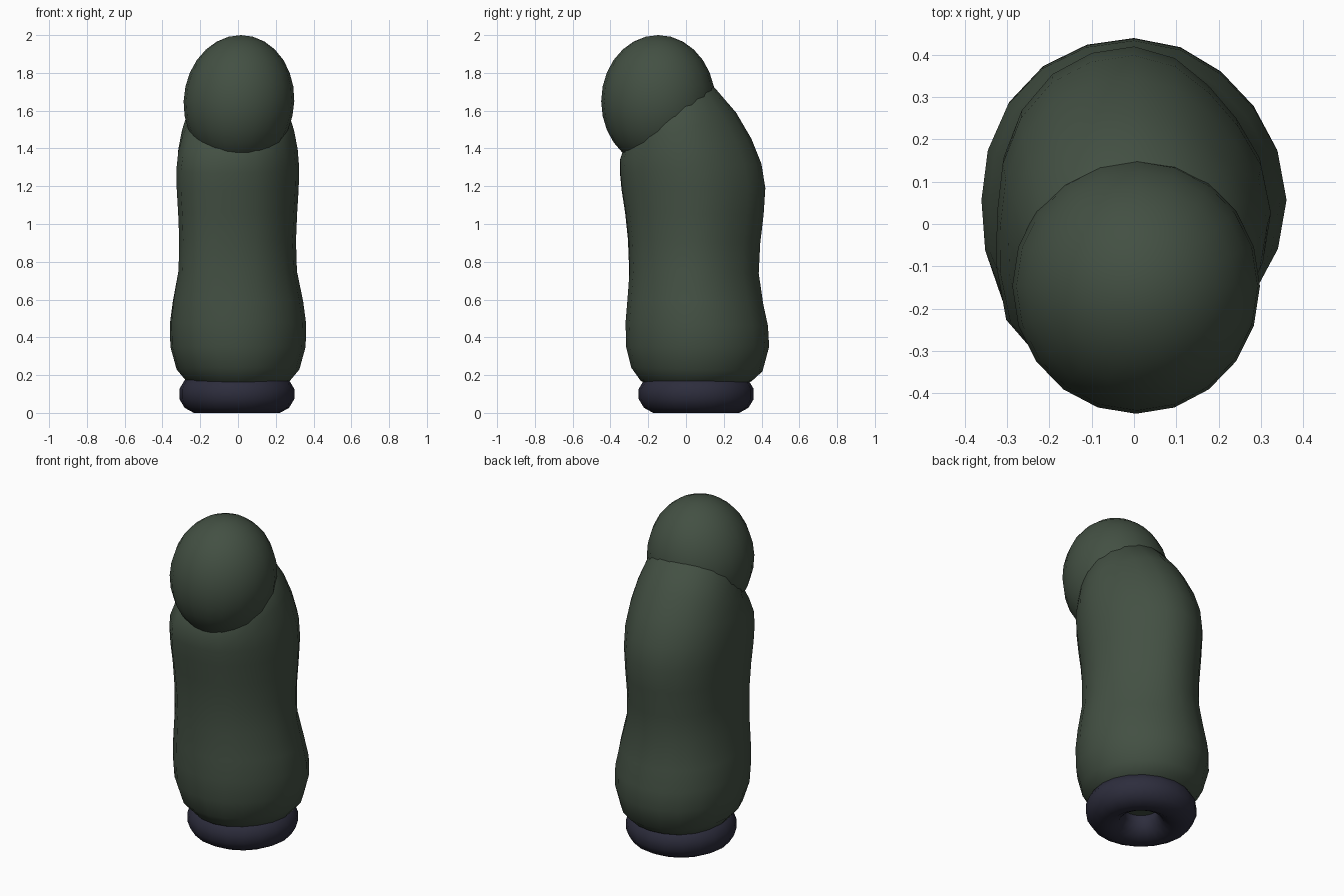
import bpy, bmesh, math
from mathutils import Vector

cube = bpy.data.objects.get("Cube")
if cube:
    bpy.data.objects.remove(cube)


def material(name, rgb):
    m = bpy.data.materials.new(name)
    m.use_nodes = True
    m.diffuse_color = (*rgb, 1)
    m.node_tree.nodes["Principled BSDF"].inputs["Base Color"].default_value = (*rgb, 1)
    return m


green = material("dark green", (0.056, 0.08, 0.056))
navy = material("dark navy", (0.026, 0.026, 0.046))


def finish(bm, name, mat):
    bmesh.ops.recalc_face_normals(bm, faces=bm.faces)
    mesh = bpy.data.meshes.new(name)
    bm.to_mesh(mesh)
    bm.free()
    mesh.materials.append(mat)
    for p in mesh.polygons:
        p.use_smooth = True
    obj = bpy.data.objects.new(name, mesh)
    bpy.context.collection.objects.link(obj)
    return obj


def corner_bulge(a, skew):
    """Uneven fullness: the front right corner swells, the back left one shrinks."""
    x, y = math.cos(a), math.sin(a)
    amount = math.sin(2 * a) ** 2
    if x < 0 and y < 0:
        return skew * amount
    if x > 0 and y > 0:
        return -0.4 * skew * amount
    return 0.008 * amount if x < 0 else -0.008 * amount


def loft(sections, sides):
    """Skin oval rings given as front (y, z), back (y, z), half width and skew."""
    bm = bmesh.new()
    rings = []
    for fy, fz, by, bz, w, skew in sections:
        front, back = Vector((0, fy, fz)), Vector((0, by, bz))
        mid, half = (front + back) / 2, (back - front) / 2
        ring = []
        for i in range(sides):
            a = math.tau * i / sides
            grow = 1 + corner_bulge(a, skew) / w
            ring.append(bm.verts.new(mid + grow * (half * math.sin(a) + Vector((w * math.cos(a), 0, 0)))))
        rings.append(ring)
    for low, high in zip(rings, rings[1:]):
        for i in range(sides):
            j = (i + 1) % sides
            bm.faces.new((low[i], low[j], high[j], high[i]))
    bm.faces.new(rings[0])
    bm.faces.new(rings[-1])
    return bm


# Body: bulging column that leans forward towards the head
body_sections = [
    (-0.06, 0.12, 0.17, 0.12, 0.12, 0),
    (-0.17, 0.13, 0.28, 0.13, 0.21, 0),
    (-0.24, 0.17, 0.35, 0.17, 0.275, 0),
    (-0.29, 0.24, 0.405, 0.22, 0.325, 0.015),
    (-0.317, 0.35, 0.44, 0.35, 0.358, 0.022),
    (-0.32, 0.48, 0.434, 0.46, 0.361, 0.027),
    (-0.31, 0.6, 0.408, 0.58, 0.345, 0.038),
    (-0.298, 0.76, 0.385, 0.74, 0.312, 0.055),
    (-0.303, 0.92, 0.393, 0.9, 0.307, 0.058),
    (-0.318, 1.06, 0.411, 1.05, 0.313, 0.058),
    (-0.337, 1.18, 0.42, 1.19, 0.321, 0.058),
    (-0.347, 1.27, 0.399, 1.32, 0.324, 0.055),
    (-0.348, 1.34, 0.347, 1.45, 0.316, 0.05),
    (-0.33, 1.4, 0.265, 1.59, 0.297, 0.035),
    (-0.3, 1.46, 0.14, 1.735, 0.265, 0.01),
    (-0.24, 1.56, 0.05, 1.77, 0.2, 0),
]
finish(loft(body_sections, 20), "body", green)

# Head: upright egg-like ball sunk into the top of the body
bm = bmesh.new()
bmesh.ops.create_uvsphere(bm, u_segments=20, v_segments=14, radius=1)
for v in bm.verts:
    v.co = Vector((0.005 + 0.293 * v.co.x + 0.01 * v.co.z, -0.147 + 0.302 * v.co.y, 1.65 + 0.35 * v.co.z))
finish(bm, "head", green)

# Base ring: fat torus with an open hole underneath
bm = bmesh.new()
SIDES, TUBE = 20, 12
grid = []
for i in range(SIDES):
    a = math.tau * i / SIDES
    loop = []
    for k in range(TUBE):
        t = math.tau * (k + 0.5) / TUBE
        r = 0.2 + 0.108 * math.cos(t)
        z = 0.1 + 0.1035 * math.sin(t)
        loop.append(bm.verts.new((r * math.cos(a) - 0.006, 0.054 + r * math.sin(a), z)))
    grid.append(loop)
for i in range(SIDES):
    for k in range(TUBE):
        ni, nk = (i + 1) % SIDES, (k + 1) % TUBE
        bm.faces.new((grid[i][k], grid[ni][k], grid[ni][nk], grid[i][nk]))
finish(bm, "base_ring", navy)
